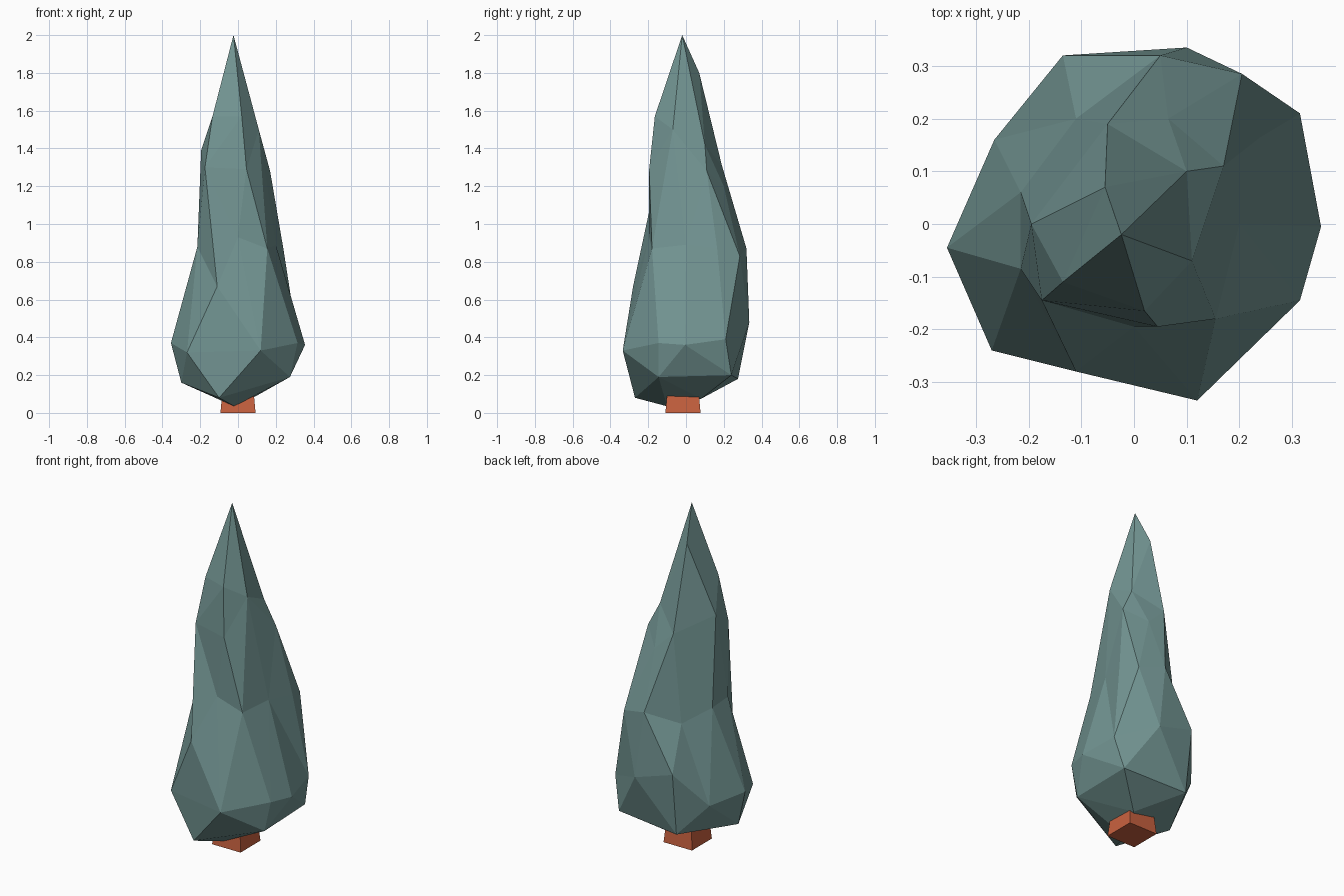
import bpy, bmesh, math
from mathutils import Vector

if "Cube" in bpy.data.objects:
    bpy.data.objects.remove(bpy.data.objects["Cube"])


def finish(name, bm, color):
    bmesh.ops.recalc_face_normals(bm, faces=bm.faces)
    mesh = bpy.data.meshes.new(name)
    bm.to_mesh(mesh)
    bm.free()
    mat = bpy.data.materials.new(name + "_material")
    mat.diffuse_color = (*color, 1)
    mat.use_nodes = True
    mat.node_tree.nodes["Principled BSDF"].inputs["Base Color"].default_value = mat.diffuse_color
    mesh.materials.append(mat)
    obj = bpy.data.objects.new(name, mesh)
    bpy.context.collection.objects.link(obj)
    return obj


def to_sphere(p):
    """Spread a point over a unit sphere by its heading and height."""
    lat = math.pi * ((p.z / 2) ** 0.7 - 0.5)
    a = math.atan2(p.y, p.x)
    return Vector((math.cos(lat) * math.cos(a), math.cos(lat) * math.sin(a), math.sin(lat)))


# Foliage: irregular tiers of points, bottom to tip
tiers = {
    "underside": [(-.02, -.10, .035), (.07, .08, .075)],
    "low": [(-.10, -.27, .08), (.275, -.145, .19), (.27, .24, .20),
            (-.13, .275, .18), (-.30, -.06, .16)],
    "belly": [(-.355, -.045, .37), (-.27, -.24, .32), (-.11, -.28, .67), (.12, -.335, .33),
              (.315, -.145, .37), (.355, -.005, .36), (.315, .21, .39), (.10, .335, .48),
              (-.135, .32, .55), (-.265, .16, .34)],
    "waist": [(-.215, -.085, .88), (0, -.195, .93), (.155, -.18, .87), (.20, 0, .89),
              (.24, .165, .87), (.205, .285, .83), (.05, .32, .87), (-.11, .20, .80),
              (-.215, .06, .87)],
    "shoulder": [(-.195, 0, 1.39), (-.175, -.145, 1.30), (.045, -.195, 1.29),
                 (.17, .11, 1.28), (.065, .20, 1.20), (-.05, .19, 1.31)],
    "tip": [(-.135, -.11, 1.57), (.02, -.165, 1.57), (.11, -.07, 1.50),
            (.10, .10, 1.42), (-.055, .07, 1.80), (-.024, -.02, 2.0)],
}
points = [Vector(p) for tier in tiers.values() for p in tier]

# Skin the points as a hull on the sphere, then move them to their real places
bm = bmesh.new()
real = {bm.verts.new(to_sphere(p)): p for p in points}
bmesh.ops.convex_hull(bm, input=bm.verts[:])
for v, p in real.items():
    v.co = p
finish("foliage", bm, (0.17, 0.30, 0.29))

# Trunk: short, slightly tapered square block
bm = bmesh.new()
bmesh.ops.create_cube(bm, size=1)
for v in bm.verts:
    half = 0.093 if v.co.z < 0 else 0.083
    v.co = (math.copysign(half, v.co.x), math.copysign(half, v.co.y) - 0.016,
            0 if v.co.z < 0 else 0.11)
finish("trunk", bm, (0.58, 0.12, 0.05))
